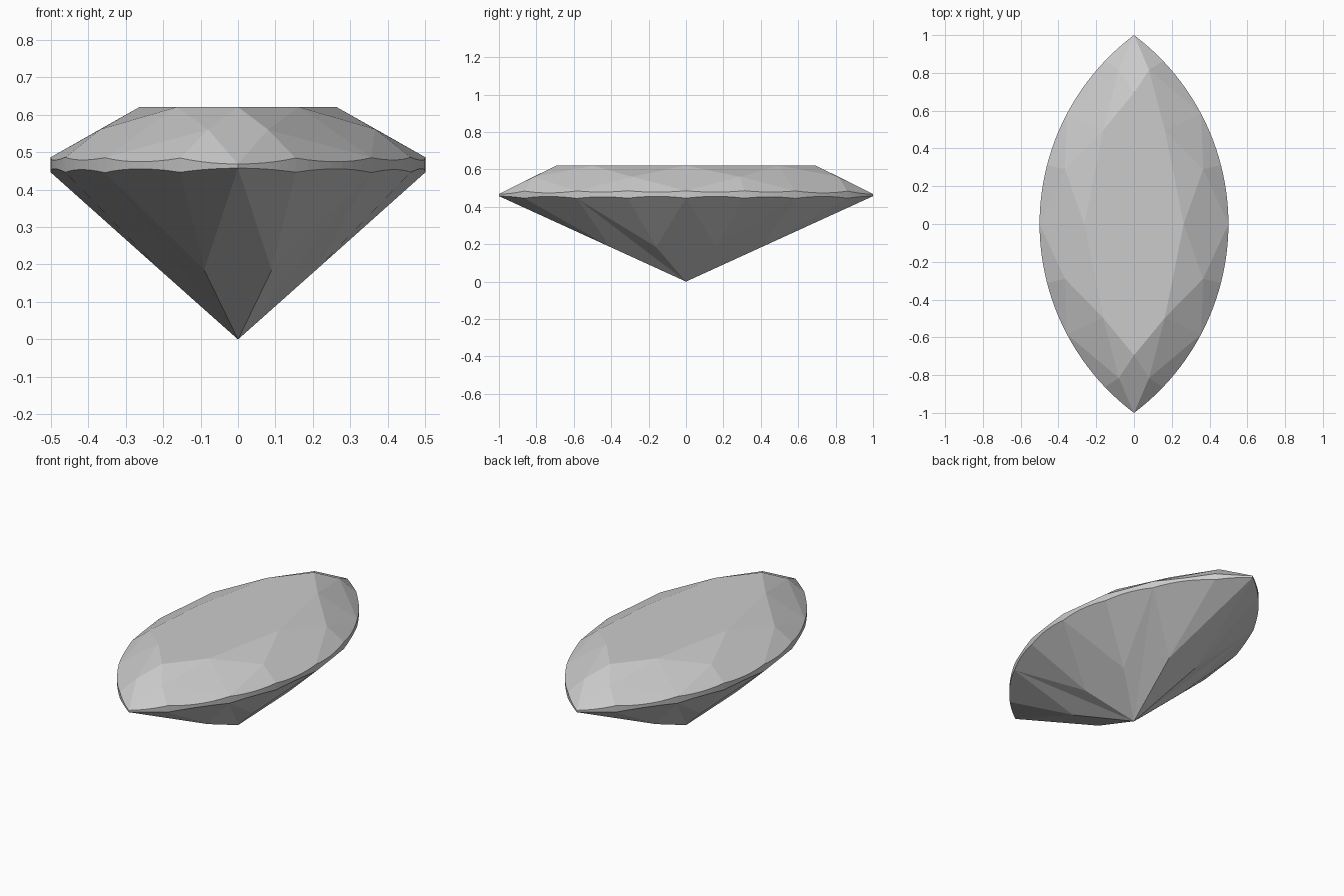
import bpy, bmesh, math
from mathutils import Vector as V

if "Cube" in bpy.data.objects:
    bpy.data.objects.remove(bpy.data.objects["Cube"])

R, CX, N = 1.25, -0.75, 7          # marquise outline arc, steps per facet
ANG = [math.asin(1 / R), 0.763, 0.486, 0.252, 0.0]   # facet joints, tip to side
UP = [0.468, 0.484, 0.485, 0.486, 0.486]             # girdle top at the joints
LOW = [0.457, 0.446, 0.445, 0.446, 0.446]            # girdle bottom at the joints


def outline(a, z=0.0):
    return V((CX + R * math.cos(a), R * math.sin(a), z))


def on_plane(p, a, b, c):
    n = (b - a).cross(c - a)
    return V((p.x, p.y, a.z - (n.x * (p.x - a.x) + n.y * (p.y - a.y)) / n.z))


def girdle_curve(i, zs, apex):
    """Scalloped edge where a flat facet meets the upright girdle wall."""
    a, b = outline(ANG[i], zs[i]), outline(ANG[i + 1], zs[i + 1])
    pts = [a]
    for k in range(1, N):
        t = ANG[i] + (ANG[i + 1] - ANG[i]) * k / N
        pts.append(on_plane(outline(t), apex, a, b))
    return pts + [b]


# Key points of one quarter
top = 0.62
T = [V((0, 0.695, top)), V((0.163, 0.497, top)), V((0.263, 0, top))]
S = [V((0.08, 0.815, 0.56)), V((0.366, 0.29, 0.561))]
L = [V((0.09, 0.405, 0.185)), V((0.208, 0.16, 0.185))]
G = [outline(a, z) for a, z in zip(ANG, UP)]
B = [outline(a, z) for a, z in zip(ANG, LOW)]
culet, mid = V((0, 0, 0)), V((0, 0, top))

faces = [[mid, T[0], T[1], T[2]]]                                 # table
faces += [[T[0], T[1], S[0]], [T[1], T[2], S[1]]]                 # star facets
faces += [[T[0], S[0], G[0]], [T[1], S[0], G[2]],
          [T[1], S[1], G[2]], [T[2], S[1], G[4]]]                 # crown kites
faces += [[culet, L[0], B[0]], [culet, L[0], B[2]],
          [culet, L[1], B[2]], [culet, L[1], B[4]]]               # pavilion mains
for i in range(4):                                                # girdle facets and wall
    u = girdle_curve(i, UP, S[i // 2])
    d = girdle_curve(i, LOW, L[i // 2])
    faces += [[S[i // 2]] + u, [L[i // 2]] + d]
    faces += [[u[k], u[k + 1], d[k + 1], d[k]] for k in range(N)]

# Mirror the quarter into the whole stone
bm = bmesh.new()
for sx in (1, -1):
    for sy in (1, -1):
        for f in faces:
            bm.faces.new([bm.verts.new((p.x * sx, p.y * sy, p.z)) for p in f])
bmesh.ops.remove_doubles(bm, verts=bm.verts, dist=1e-5)
bmesh.ops.recalc_face_normals(bm, faces=bm.faces)
me = bpy.data.meshes.new("gemstone")
bm.to_mesh(me)
bm.free()
bpy.context.collection.objects.link(bpy.data.objects.new("gemstone", me))
